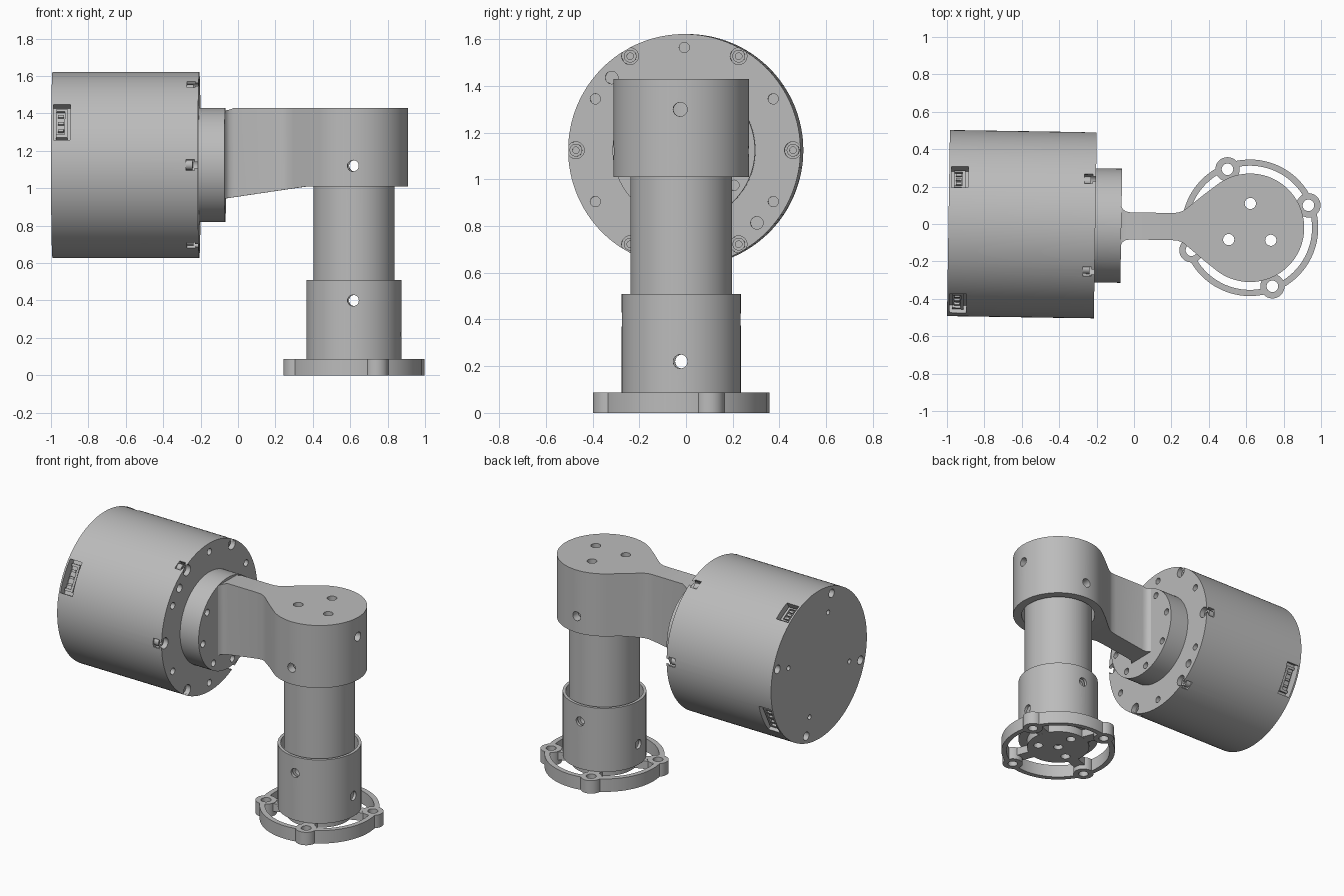
import bpy, bmesh
from math import sin, cos, pi, radians, sqrt
from mathutils import Matrix, Vector

if "Cube" in bpy.data.objects:
    bpy.data.objects.remove(bpy.data.objects["Cube"])

GREY = (0.5, 0.5, 0.5, 1)
mat = bpy.data.materials.new("machined grey")
mat.diffuse_color = GREY
mat.use_nodes = True
bsdf = next(n for n in mat.node_tree.nodes if n.type == 'BSDF_PRINCIPLED')
bsdf.inputs["Base Color"].default_value = GREY
bsdf.inputs["Roughness"].default_value = 0.6

AXIS_Z = 1.125      # height of the motor axis
MOTOR_R = 0.4975
POST_X = 0.62       # post centre
parts = []


def finish(name, bm):
    bmesh.ops.recalc_face_normals(bm, faces=bm.faces)
    me = bpy.data.meshes.new(name)
    bm.to_mesh(me)
    bm.free()
    me.materials.append(mat)
    ob = bpy.data.objects.new(name, me)
    bpy.context.collection.objects.link(ob)
    parts.append(ob)
    return ob


def cyl(name, r, a, b, seg=32):
    """Cylinder of radius r from point a to point b."""
    a, b = Vector(a), Vector(b)
    d = b - a
    m = Matrix.Translation((a + b) / 2) @ d.to_track_quat('Z', 'Y').to_matrix().to_4x4()
    bm = bmesh.new()
    bmesh.ops.create_cone(bm, cap_ends=True, segments=seg, radius1=r, radius2=r,
                          depth=d.length, matrix=m)
    return finish(name, bm)


def box(name, centre, size, angle=0, axis='X'):
    bm = bmesh.new()
    m = Matrix.Translation(centre) @ Matrix.Rotation(angle, 4, axis) @ Matrix.Diagonal((*size, 1))
    bmesh.ops.create_cube(bm, size=1, matrix=m)
    return finish(name, bm)


def combine(ob, tools, op='DIFFERENCE'):
    """Boolean the tools into ob, bake the result and drop the tools."""
    for t in tools:
        t.hide_render = True
        mod = ob.modifiers.new("bool", 'BOOLEAN')
        mod.operation, mod.object, mod.solver = op, t, 'EXACT'
    bpy.context.view_layer.update()
    dg = bpy.context.evaluated_depsgraph_get()
    me = bpy.data.meshes.new_from_object(ob.evaluated_get(dg))
    ob.modifiers.clear()
    ob.data = me
    for t in tools:
        parts.remove(t)
        bpy.data.objects.remove(t)


def around(x, r, deg):
    """Point on the motor at radius r; the angle runs from +y to +z."""
    t = radians(deg)
    return (x, r * cos(t), AXIS_Z + r * sin(t))


def xhole(x0, x1, r, dist, deg):
    return cyl("cutter", r, around(x0, dist, deg), around(x1, dist, deg), 20)


def post_holes(low):
    """Cross holes through the post assembly, or the upright screw holes."""
    if low:
        return [cyl("cutter", 0.03, (POST_X, -0.5, 0.4), (POST_X, 0.5, 0.4)),
                cyl("cutter", 0.03, (0.2, 0, 0.22), (1.1, 0, 0.22))]
    return [cyl("cutter", 0.03, (POST_X, -0.5, 1.12), (POST_X, 0.5, 1.12)),
            cyl("cutter", 0.03, (POST_X, 0, 1.3), (1.1, 0, 1.3))]


def upright_holes(z0, z1):
    pts = [(POST_X + 0.13 * cos(radians(a)), 0.13 * sin(radians(a))) for a in (90, 210, 330)]
    return [cyl("cutter", 0.03, (x, y, z0), (x, y, z1), 24) for x, y in pts]


def post_cyl(name, r, z0, z1, seg=96):
    return cyl(name, r, (POST_X, 0, z0), (POST_X, 0, z1), seg)


# Motor housing with rim notches, face holes and connector recesses
FRONT, BACK = -0.207, -0.992
motor = cyl("motor_housing", MOTOR_R, (BACK, 0, AXIS_Z), (FRONT, 0, AXIS_Z), 128)
cuts = []
for k in range(6):
    a = 60 * k
    cuts.append(xhole(-0.27, -0.15, 0.036, 0.465, a))
    cuts.append(box("cutter", around(-0.247, 0.495, a), (0.045, 0.06, 0.06), radians(a)))
    cuts.append(xhole(-0.25, -0.15, 0.022, 0.44, a + 30))
for a in (135, 315):
    cuts.append(xhole(-0.25, -0.15, 0.027, 0.44, a))
for k in range(4):
    cuts.append(xhole(-1.05, -0.95, 0.028, 0.45, 107 + 90 * k))
    cuts.append(xhole(-1.05, -0.95, 0.016, 0.33, 107 + 90 * k))
sockets = [(152, 0.215), (60, 0.13), (-27, 0.215)]
for a, length in sockets:
    cuts.append(box("cutter", around(-0.935, 0.49, a), (0.09, 0.1, length), radians(a)))
combine(motor, cuts)

# Rim screws with sunken drive holes
for k in range(6):
    screw = cyl("rim_screw", 0.027, around(-0.275, 0.465, 60 * k), around(-0.235, 0.465, 60 * k), 24)
    combine(screw, [xhole(-0.25, -0.2, 0.014, 0.465, 60 * k)])

# Connectors sunk in the housing
for a, length in sockets:
    plug = box("connector", around(-0.935, 0.455, a), (0.06, 0.04, length * 0.8), radians(a))
    combine(plug, [box("cutter", around(-0.945, 0.475, a), (0.05, 0.03, length * 0.65), radians(a))])
    for s in (-1, 0, 1):
        t = radians(a)
        off = Vector((0, -sin(t), cos(t))) * s * length * 0.2
        box("connector_pin", Vector(around(-0.94, 0.465, a)) + off, (0.03, 0.015, 0.015), t)

# Output flange with bolt holes
flange = cyl("output_flange", 0.305, (-0.215, 0, AXIS_Z), (-0.068, 0, AXIS_Z), 96)
combine(flange, [xhole(-0.11, 0, 0.022, 0.262, 10 + 45 * k) for k in range(8)])

# Yoke: filleted arm flaring into a round cap, lofted along x
CAP_R, TOP = 0.29, 1.43
stations = [(-0.07, 0.105), (-0.06, 0.088), (-0.045, 0.077), (-0.02, 0.0725), (0.2, 0.0725),
            (0.235, 0.075), (0.265, 0.087), (0.3, 0.115), (0.37, 0.173)]
for i in range(41):
    t = radians(128.4) * (1 - i / 40)
    stations.append((POST_X + CAP_R * cos(t), CAP_R * sin(t)))
bm = bmesh.new()
rings = []
for x, w in stations:
    low = min(1.01, 0.945 + 0.065 * (x + 0.07) / 0.44)
    high = min(TOP, AXIS_Z + sqrt(0.305 ** 2 - w * w)) if x < -0.03 else TOP
    rings.append([bm.verts.new(p) for p in
                  ((x, -w, low), (x, w, low), (x, w, high), (x, -w, high))])
for r, s in zip(rings, rings[1:]):
    for j in range(4):
        bm.faces.new((r[j], r[(j + 1) % 4], s[(j + 1) % 4], s[j]))
bm.faces.new(rings[0])
bm.faces.new(rings[-1])
bmesh.ops.remove_doubles(bm, verts=bm.verts, dist=0.0001)
bmesh.ops.dissolve_degenerate(bm, edges=bm.edges, dist=0.0001)
yoke = finish("yoke_arm", bm)
combine(yoke, [post_cyl("cutter", 0.235, 0.9, 1.35)] + post_holes(False) + upright_holes(1.3, 1.5))

# Hollow post
post = post_cyl("post_tube", 0.217, 0.12, 1.35)
combine(post, [post_cyl("cutter", 0.19, 0, 1.5)] + post_holes(True) + post_holes(False))

# Lower socket with a floor
socket = post_cyl("post_socket", 0.255, 0.083, 0.51)
combine(socket, [post_cyl("cutter", 0.236, 0.12, 0.6)] + post_holes(True) + upright_holes(0, 0.3))

# Base ring with four bolt ears
RING_H = 0.087
ears = [radians(21.9 + 90 * k) for k in range(4)]
ear_xy = [(POST_X + 0.335 * cos(t), 0.335 * sin(t)) for t in ears]
ring = post_cyl("base_ring", 0.365, 0, RING_H)
combine(ring, [post_cyl("cutter", 0.332, -0.1, 0.2)])
combine(ring, [cyl("ear", 0.065, (x, y, 0), (x, y, RING_H)) for x, y in ear_xy], 'UNION')
combine(ring, [cyl("cutter", 0.031, (x, y, -0.1), (x, y, 0.2)) for x, y in ear_xy])

# Hub and spokes joining the ring to the socket
hub = post_cyl("base_hub", 0.2, 0.03, 0.084, 64)
combine(hub, upright_holes(0, 0.2) + [post_cyl("cutter", 0.03, 0, 0.06, 24)])
for t in ears:
    c = (POST_X + 0.235 * cos(t), 0.235 * sin(t), 0.057)
    box("base_spoke", c, (0.12, 0.075, 0.053), t, 'Z')

# Slight turn of the whole assembly, then smooth shading
place = Matrix.Translation((0, -0.0105, 0)) @ Matrix.Rotation(radians(-0.9), 4, 'Z')
bpy.ops.object.select_all(action='DESELECT')
for ob in parts:
    ob.data.transform(place)
    ob.select_set(True)
bpy.context.view_layer.objects.active = parts[0]
bpy.ops.object.shade_smooth_by_angle(angle=radians(30))
